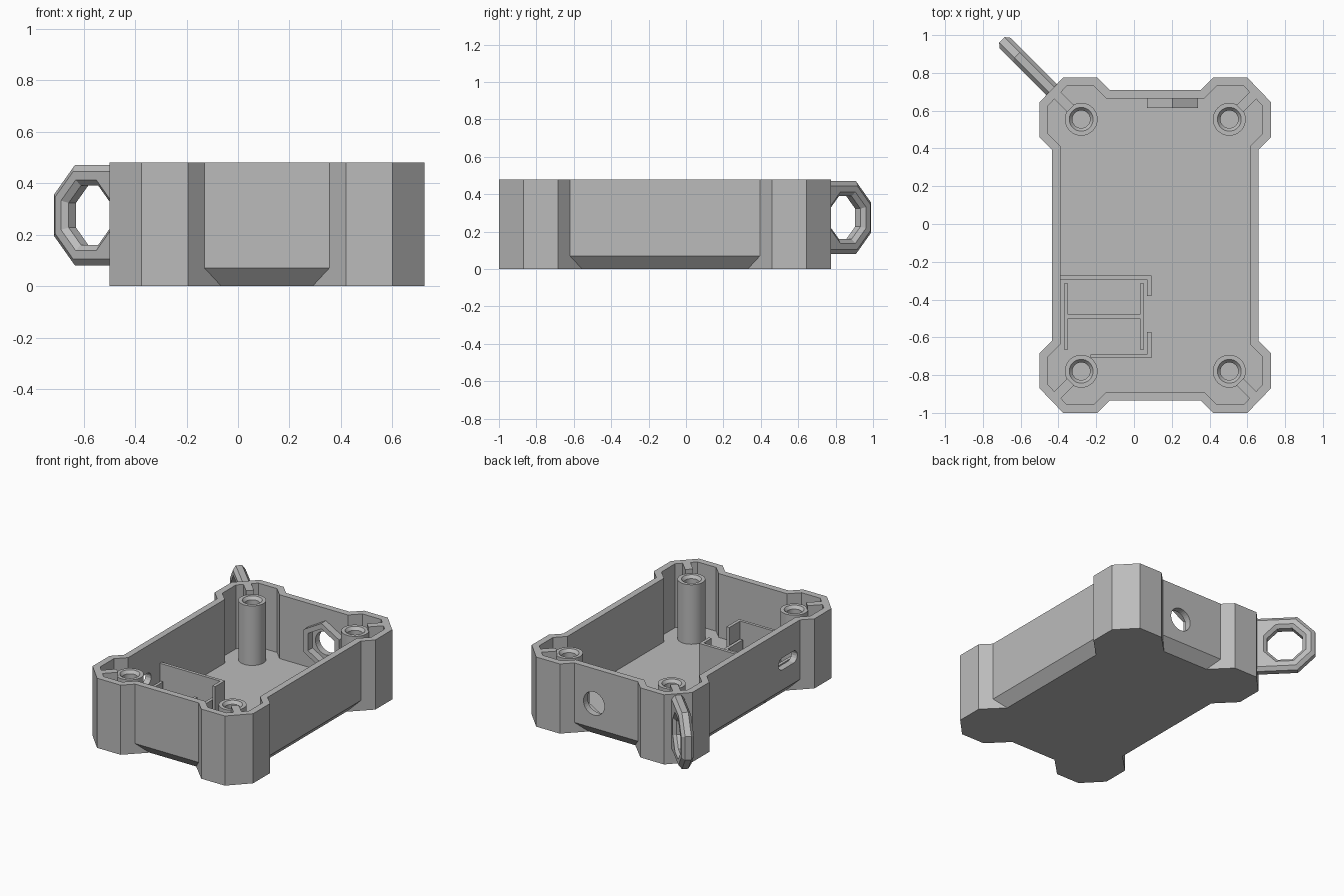
import bpy, bmesh, math
from mathutils import Vector, Matrix

if "Cube" in bpy.data.objects:
    bpy.data.objects.remove(bpy.data.objects["Cube"], do_unlink=True)

grey = bpy.data.materials.new("plain grey")
grey.use_nodes = True
grey.diffuse_color = (0.5, 0.5, 0.5, 1)
grey.node_tree.nodes["Principled BSDF"].inputs["Base Color"].default_value = (0.5, 0.5, 0.5, 1)

CX, CY = 0.1125, -0.1125      # centre of the case
HEIGHT, FLOOR, WALL = 0.48, 0.04, 0.045


def finish(name, bm):
    bmesh.ops.recalc_face_normals(bm, faces=bm.faces)
    mesh = bpy.data.meshes.new(name)
    bm.to_mesh(mesh)
    bm.free()
    mesh.materials.append(grey)
    obj = bpy.data.objects.new(name, mesh)
    bpy.context.collection.objects.link(obj)
    return obj


def loft(name, rings, caps=True, closed=False):
    """Skin a list of equal-length point rings."""
    bm = bmesh.new()
    loops = [[bm.verts.new(p) for p in ring] for ring in rings]
    pairs = list(zip(loops, loops[1:]))
    if closed:
        pairs.append((loops[-1], loops[0]))
    n = len(loops[0])
    for a, b in pairs:
        for i in range(n):
            j = (i + 1) % n
            bm.faces.new((a[i], a[j], b[j], b[i]))
    if caps and not closed:
        bm.faces.new(loops[0])
        bm.faces.new(loops[-1])
    return finish(name, bm)


def box(name, x0, x1, y0, y1, z0, z1):
    return loft(name, [[(x0, y0, z), (x1, y0, z), (x1, y1, z), (x0, y1, z)] for z in (z0, z1)])


def polygon_y(sides, radius, x, y, z):
    """Regular polygon in the xz plane with a vertex on top."""
    steps = [2 * math.pi * i / sides for i in range(sides)]
    return [(x + radius * math.sin(a), y, z + radius * math.cos(a)) for a in steps]


def cut(target, cutter):
    cutter.hide_render = True
    mod = target.modifiers.new("opening", "BOOLEAN")
    mod.operation = "DIFFERENCE"
    mod.object = cutter
    mod.solver = "EXACT"
    bpy.context.view_layer.objects.active = target
    bpy.ops.object.modifier_apply(modifier=mod.name)
    bpy.data.objects.remove(cutter, do_unlink=True)


def outline(z, t=0.0, w=0.0):
    """Case outline; t offsets it inward, w pulls in only the recessed walls."""
    k = t * math.tan(math.pi / 8)
    quarter = [(0.2425 + k - w, 0.8225 - t - w), (0.3075 + k, 0.8875 - t),
               (0.4875 - k, 0.8875 - t), (0.6125 - t, 0.7575 - k),
               (0.6125 - t, 0.5725 + k), (0.5475 - t - w, 0.5075 + k - w)]
    pts = []
    for sx, sy in ((1, 1), (1, -1), (-1, -1), (-1, 1)):
        part = quarter if sx == sy else quarter[::-1]
        pts += [(CX + sx * x, CY + sy * y, z) for x, y in part]
    return pts


# Case shell with chamfered recesses at the foot of each wall
case = loft("case_shell", [outline(0, w=0.065), outline(0.07), outline(HEIGHT),
                           outline(HEIGHT, t=WALL), outline(FLOOR, t=WALL)])

# Round opening in the back wall and slot in the side wall
HX, HZ = 0.205, 0.24
cut(case, loft("hole_cutter", [polygon_y(32, 0.08, HX, y, HZ) for y in (0.6, 0.8)]))
SY, SZ = -0.49, 0.25
slot = []
for x in (-0.5, -0.36):
    ring = []
    for i in range(16):
        a = 2 * math.pi * (i + 0.5) / 16
        ring.append((x, SY + math.copysign(0.06, math.cos(a)) + 0.042 * math.cos(a),
                     SZ + 0.042 * math.sin(a)))
    slot.append(ring)
cut(case, loft("slot_cutter", slot))

# Six-sided collar around the back opening
loft("hex_collar", [polygon_y(6, r, HX, y, HZ) for r, y in
                    ((0.156, 0.67), (0.156, 0.615), (0.118, 0.615), (0.118, 0.67))], closed=True)

# Screw posts and the diagonal ribs that tie them to the corners
post_profile = [(0.087, 0.03), (0.087, 0.45), (0.063, 0.45), (0.047, 0.43), (0.047, 0.1)]
for sy, end in ((-1, "front"), (1, "back")):
    for sx, side in ((1, "left"), (-1, "right")):
        px, py = CX + sx * 0.392, CY + sy * 0.667
        angles = [2 * math.pi * i / 32 for i in range(32)]
        post = loft(f"screw_post_{end}_{side}",
                    [[(px + r * math.cos(a), py + r * math.sin(a), z) for a in angles]
                     for r, z in post_profile])
        bpy.ops.object.select_all(action="DESELECT")
        post.select_set(True)
        bpy.context.view_layer.objects.active = post
        bpy.ops.object.shade_smooth_by_angle(angle=math.radians(30))
        rib = box(f"corner_rib_{end}_{side}", 0.08, 0.2, -0.025, 0.025, 0.03, HEIGHT)
        turn = Matrix.Rotation(math.atan2(sy, sx), 4, "Z")
        rib.data.transform(Matrix.Translation((px, py, 0)) @ turn)

# Circuit board holder: two tall hooked fences and a low H-shaped rest
FENCE, REST = 0.31, 0.2
box("fence_back", -0.4, 0.092, -0.295, -0.273, 0.03, FENCE)
box("fence_back_hook", 0.07, 0.092, -0.38, -0.295, 0.03, FENCE)
box("fence_front", -0.23, 0.092, -0.71, -0.69, 0.03, FENCE)
box("fence_front_hook", 0.07, 0.092, -0.69, -0.573, 0.03, FENCE)
box("rest_outer", -0.37, -0.35, -0.665, -0.315, 0.03, REST)
box("rest_inner", 0.032, 0.054, -0.665, -0.315, 0.03, REST)
box("rest_crossbar", -0.35, 0.032, -0.5, -0.48, 0.03, REST)

# Strap loop on the back right corner: a chamfered eight-sided ring
along = Vector((-1, 1, 0)).normalized()
across = Vector((1, 1, 0)).normalized()
loop_centre = Vector((-0.435, 0.71, 0.275)) + along * 0.18


def loop_ring(apothem, t, attach):
    ring = []
    for i in range(8):
        a = math.pi / 8 + i * math.pi / 4
        r = apothem / math.cos(math.pi / 8)
        s, z = r * math.cos(a), r * math.sin(a)
        if attach and s < 0:          # straighten the side that joins the case
            s, z = -0.205, (z if abs(z) < 0.1 else math.copysign(apothem, z))
        ring.append(loop_centre + along * s + across * t + Vector((0, 0, z)))
    return ring


sections = [(0.195, -0.02, True), (0.195, 0.02, True), (0.17, 0.04, True), (0.137, 0.04, False),
            (0.115, 0.02, False), (0.115, -0.02, False), (0.137, -0.04, False), (0.17, -0.04, True)]
loft("strap_loop", [loop_ring(*s) for s in sections], closed=True)
